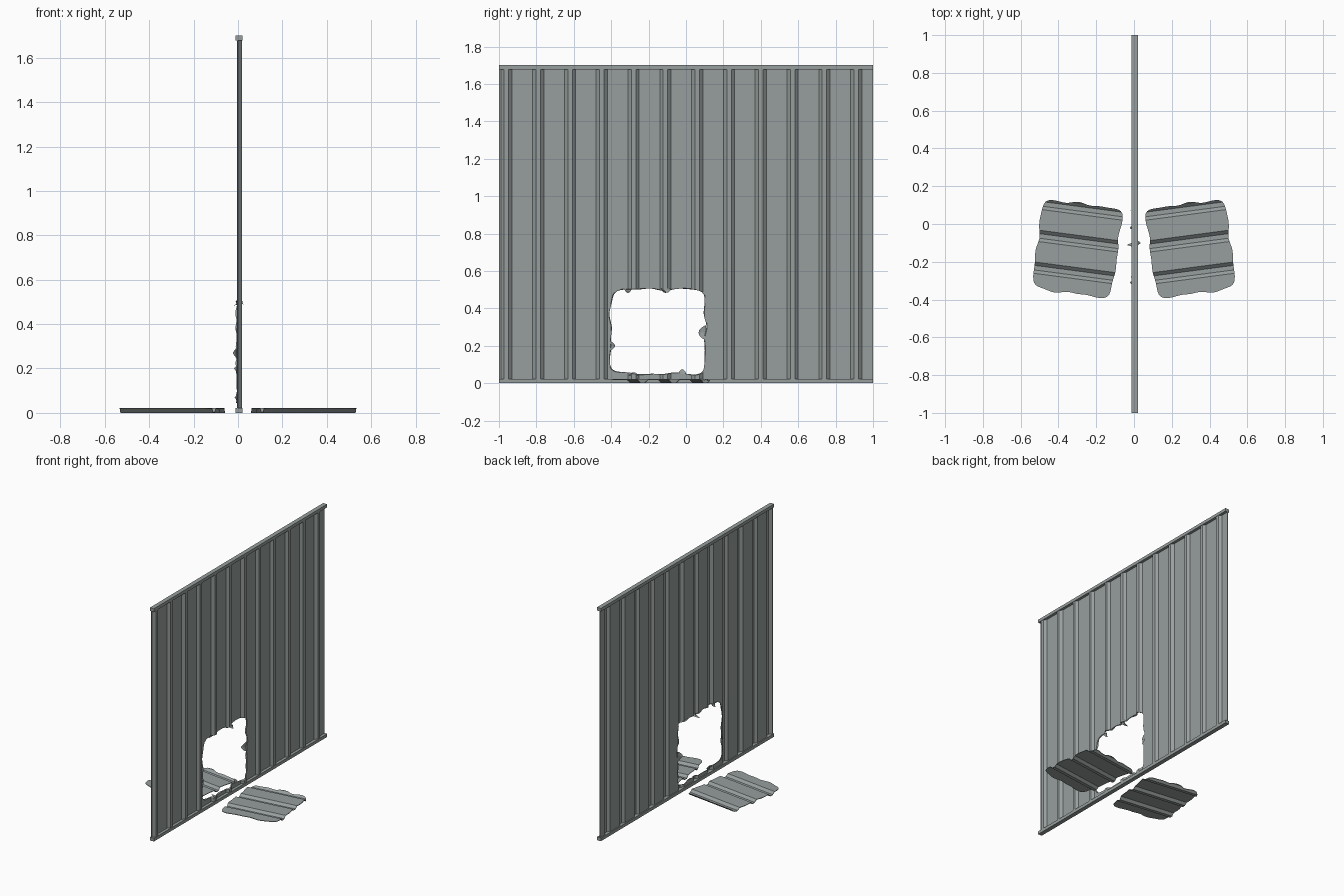
import bpy, bmesh, math
from mathutils import Vector, Matrix

cube = bpy.data.objects.get("Cube")
if cube:
    bpy.data.objects.remove(cube, do_unlink=True)

steel = bpy.data.materials.new("weathered_grey_steel")
steel.use_nodes = True
GREY = (0.31, 0.345, 0.34, 1)
steel.diffuse_color = GREY
steel.node_tree.nodes["Principled BSDF"].inputs["Base Color"].default_value = GREY
steel.node_tree.nodes["Principled BSDF"].inputs["Roughness"].default_value = 0.7

PITCH, FIRST, RIBS = 0.17, -0.96, 12
BASE_X, RIB_X, GAUGE = -0.004, 0.013, 0.004
HOLE = Vector((0, -0.15, 0.276))


def finish(name, bm):
    bmesh.ops.recalc_face_normals(bm, faces=bm.faces[:])
    mesh = bpy.data.meshes.new(name)
    bm.to_mesh(mesh)
    bm.free()
    mesh.materials.append(steel)
    obj = bpy.data.objects.new(name, mesh)
    bpy.context.collection.objects.link(obj)
    return obj


def prism(name, outline, direction):
    """Extrude a closed outline into a solid."""
    bm = bmesh.new()
    face = bm.faces.new([bm.verts.new(p) for p in outline])
    ext = bmesh.ops.extrude_face_region(bm, geom=[face])
    moved = [v for v in ext["geom"] if isinstance(v, bmesh.types.BMVert)]
    bmesh.ops.translate(bm, verts=moved, vec=direction)
    return finish(name, bm)


def rib_profile():
    pts = [(BASE_X, -1)]
    for i in range(RIBS):
        c = FIRST + i * PITCH
        pts += [(BASE_X, c - 0.03), (RIB_X, c - 0.012),
                (RIB_X, c + 0.012), (BASE_X, c + 0.03)]
    return pts + [(BASE_X, 1)]


def sheet_depth(y):
    """Back surface of the corrugated sheet at y."""
    d = abs((y - FIRST + PITCH / 2) % PITCH - PITCH / 2)
    t = min(1, max(0, (0.03 - d) / 0.018))
    return BASE_X + t * (RIB_X - BASE_X)


def corrugated_sheet(name):
    prof = rib_profile()
    loop = [(x, y, 0.01) for x, y in prof]
    loop += [(x + GAUGE, y, 0.01) for x, y in reversed(prof)]
    return prism(name, loop, (0, 0, 1.68))


def torn_outline(scale=1.0, x=0.0):
    """Ragged rounded rectangle around the breach."""
    pts = []
    n = 120
    for i in range(n):
        t = 2 * math.pi * i / n
        c, s = math.cos(t), math.sin(t)
        m = (abs(c) ** 10 + abs(s) ** 10) ** -0.1
        m *= scale * (1 + 0.018 * math.sin(7 * t + 1) + 0.014 * math.sin(12 * t))
        pts.append(HOLE + Vector((x, 0.255 * m * c, 0.228 * m * s)))
    return pts


def cut(obj, operation, scale):
    cutter = prism("cutter", torn_outline(scale, -0.1), (0.2, 0, 0))
    cutter.hide_render = True
    mod = obj.modifiers.new("breach", "BOOLEAN")
    mod.operation, mod.solver, mod.object = operation, "EXACT", cutter
    bpy.context.view_layer.objects.active = obj
    bpy.ops.object.modifier_apply(modifier=mod.name)
    bpy.data.objects.remove(cutter, do_unlink=True)


# Standing wall with the breach
wall = corrugated_sheet("wall_sheet")
cut(wall, "DIFFERENCE", 1.0)

# Top and bottom rails
for name, z in (("bottom_rail", 0), ("top_rail", 1.677)):
    prism(name, [(-0.012, -1, z), (0.02, -1, z), (0.02, 1, z), (-0.012, 1, z)],
          (0, 0, 0.023))

# Fallen panels, mirrored on both sides of the wall
for name, side in (("fallen_panel_left", 1), ("fallen_panel_right", -1)):
    panel = corrugated_sheet(name)
    cut(panel, "INTERSECT", 0.935)
    place = (Matrix.Scale(side, 4, (1, 0, 0))
             @ Matrix.Translation((0.3, -0.13, RIB_X + GAUGE))
             @ Matrix.Rotation(math.radians(7.5), 4, "Z")
             @ Matrix.Rotation(math.radians(90), 4, "Y")
             @ Matrix.Translation(-HOLE))
    panel.data.transform(place)
    if side < 0:
        panel.data.flip_normals()

# Bent lip around the breach
bm = bmesh.new()
rings = []
for scale, bend in ((1.005, 0.0), (0.992, 0.6), (0.985, 1.0)):
    ring = []
    for i, p in enumerate(torn_outline(scale)):
        curl = 0.005 + 0.005 * math.sin(i * 0.9) * math.sin(i * 0.23)
        ring.append(bm.verts.new((sheet_depth(p.y) + 0.002 - bend * curl, p.y, p.z)))
    rings.append(ring)
for a, b in zip(rings, rings[1:]):
    for i in range(len(a)):
        j = (i + 1) % len(a)
        bm.faces.new((a[i], a[j], b[j], b[i]))
finish("torn_lip", bm)


def flap(name, y, z, inward, width, length, bend):
    """Tapered tongue of metal curling out of the sheet."""
    bm = bmesh.new()
    inward = Vector((0, *inward))
    across = inward.cross(Vector((1, 0, 0)))
    base = Vector((sheet_depth(y) + 0.002, y, z))
    rows, steps = [], 5
    for i in range(steps + 1):
        t = i / steps
        mid = base + inward * length * math.sin(t * 1.5) + Vector((bend * t * t, 0, 0))
        half = across * width * (1 - 0.9 * t ** 1.3) / 2
        ridge = Vector((0.3 * bend * (1 - t), 0, 0))
        rows.append([bm.verts.new(p) for p in (mid - half, mid + ridge, mid + half)])
    for a, b in zip(rows, rows[1:]):
        for k in range(2):
            bm.faces.new((a[k], a[k + 1], b[k + 1], b[k]))
    return finish(name, bm)


# Torn tongues on each edge of the breach
UP, DOWN, TO_BACK, TO_FRONT = (0, 1), (0, -1), (1, 0), (-1, 0)
flap("top_flap_outer", -0.11, 0.505, DOWN, 0.045, 0.022, -0.05)
flap("top_flap_inner", -0.1, 0.505, DOWN, 0.04, 0.02, 0.02)
flap("top_flap_front", -0.31, 0.505, DOWN, 0.04, 0.022, -0.02)
flap("back_edge_flap", 0.108, 0.27, TO_FRONT, 0.08, 0.04, -0.02)
flap("front_edge_flap", -0.41, 0.2, TO_BACK, 0.05, 0.03, -0.015)
flap("bottom_flap", -0.02, 0.045, UP, 0.045, 0.028, -0.02)
flap("bottom_flap_front", -0.28, 0.04, UP, 0.05, 0.018, -0.03)
